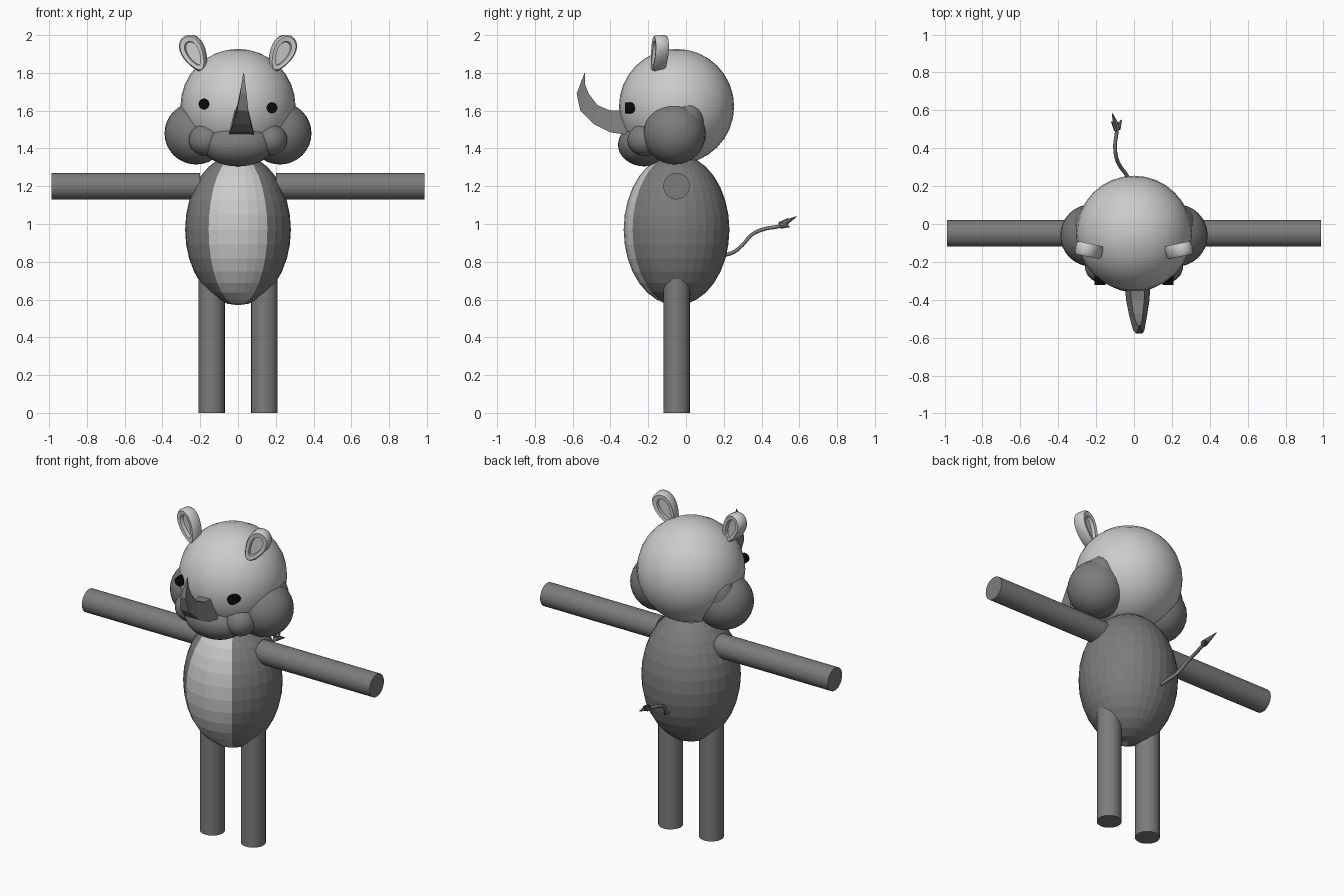
import bpy, bmesh, math
from mathutils import Vector

if "Cube" in bpy.data.objects:
    bpy.data.objects.remove(bpy.data.objects["Cube"])


def material(name, v):
    m = bpy.data.materials.new(name)
    m.diffuse_color = (v, v, v, 1)
    m.use_nodes = True
    m.node_tree.nodes["Principled BSDF"].inputs["Base Color"].default_value = m.diffuse_color
    return m


LIGHT = material("light grey", 0.6)
DARK = material("dark grey", 0.2)
BLACK = material("black", 0.003)


def finish(name, mat, smooth=False):
    ob = bpy.context.object
    ob.name = name
    ob.data.materials.append(mat)
    if smooth:
        bpy.ops.object.shade_smooth_by_angle(angle=math.radians(40))
    return ob


def ellipsoid(name, loc, radii, mat, smooth=True):
    bpy.ops.mesh.primitive_uv_sphere_add(segments=32, ring_count=16, location=loc)
    bpy.context.object.scale = radii
    bpy.ops.object.transform_apply(location=False, rotation=False, scale=True)
    return finish(name, mat, smooth)


def cylinder(name, a, b, r, mat, sides=32):
    a, b = Vector(a), Vector(b)
    d = b - a
    bpy.ops.mesh.primitive_cylinder_add(vertices=sides, radius=r, depth=d.length,
                                        location=(a + b) / 2,
                                        rotation=d.to_track_quat('Z', 'Y').to_euler())
    return finish(name, mat)


def loft(name, rings, mat, smooth=False):
    """Skin a list of equal-length closed rings and cap both ends."""
    bm = bmesh.new()
    vs = [[bm.verts.new(p) for p in ring] for ring in rings]
    n = len(rings[0])
    for r0, r1 in zip(vs, vs[1:]):
        for i in range(n):
            j = (i + 1) % n
            bm.faces.new((r0[i], r0[j], r1[j], r1[i]))
    bm.faces.new(vs[0])
    bm.faces.new(vs[-1])
    bmesh.ops.recalc_face_normals(bm, faces=bm.faces)
    me = bpy.data.meshes.new(name)
    bm.to_mesh(me)
    bm.free()
    ob = bpy.data.objects.new(name, me)
    bpy.context.collection.objects.link(ob)
    bpy.ops.object.select_all(action='DESELECT')
    ob.select_set(True)
    bpy.context.view_layer.objects.active = ob
    return finish(name, mat, smooth)


# Body with a light belly on the six front columns of faces
body = ellipsoid("body", (0, -0.05, 0.97), (0.28, 0.28, 0.4), DARK, smooth=False)
body.data.materials.append(LIGHT)
for f in body.data.polygons:
    if abs(math.atan2(f.center.x, -f.center.y)) < math.radians(33.75):
        f.material_index = 1

# Head and muzzle
ellipsoid("head", (0, -0.05, 1.622), (0.305, 0.305, 0.305), LIGHT)
ellipsoid("muzzle", (0, -0.22, 1.42), (0.19, 0.14, 0.115), DARK)

# Paired parts
for s, side in ((-1, "left"), (1, "right")):
    cylinder(side + "_arm", (s * 0.2, -0.05, 1.2), (s * 0.987, -0.05, 1.2), 0.07, DARK)
    cylinder(side + "_leg", (s * 0.14, -0.05, 0), (s * 0.14, -0.05, 0.75), 0.07, DARK)
    ellipsoid(side + "_cheek", (s * 0.222, -0.06, 1.48), (0.167, 0.165, 0.165), DARK)
    ellipsoid(side + "_upper_cheek", (s * 0.24, 0.0, 1.54), (0.085, 0.095, 0.12), DARK)
    ellipsoid(side + "_muzzle_lobe", (s * 0.17, -0.22, 1.445), (0.09, 0.09, 0.085), DARK)
    ez = 1.625 - s * 0.01
    cylinder(side + "_eye", (s * 0.18, -0.27, ez), (s * 0.18, -0.323, ez), 0.029, BLACK, 16)

    # Ear: teardrop rim with a recessed panel on both faces
    def ear_ring(k, y):
        ring = []
        for i in range(24):
            t = 2 * math.pi * i / 24
            x = 0.068 * math.sin(t) * (0.88 - 0.25 * math.cos(t))
            ring.append((x * k, y, 0.105 - 0.105 * math.cos(t) * (0.25 + 0.75 * k)))
        return ring

    ear = loft(side + "_ear",
               [ear_ring(k, y) for k, y in ((0.5, -0.012), (0.55, -0.032), (0.88, -0.035),
                                            (1, -0.022), (1, 0.022), (0.88, 0.035),
                                            (0.55, 0.032), (0.5, 0.012))], LIGHT, True)
    ear.location = (s * 0.182, -0.15, 1.81)
    ear.rotation_euler = (0, s * math.radians(28), s * math.radians(12))

# Horn: inner (y, z), outer (y, z), half width, centre x
horn = [((-0.30, 1.60), (-0.28, 1.468), 0.070, 0.018),
        ((-0.40, 1.60), (-0.40, 1.485), 0.062, 0.020),
        ((-0.47, 1.63), (-0.49, 1.530), 0.046, 0.022),
        ((-0.515, 1.69), (-0.56, 1.60), 0.030, 0.025),
        ((-0.535, 1.74), (-0.579, 1.69), 0.017, 0.028),
        ((-0.536, 1.80), (-0.538, 1.798), 0.002, 0.030)]
loft("horn", [[(c - w * 0.55, *i), (c + w * 0.55, *i), (c + w, *o), (c - w, *o)]
              for i, o, w, c in horn], DARK)

# Tail: a thin bent tube
path = [(-0.02, 0.18, 0.83), (-0.035, 0.25, 0.85), (-0.07, 0.30, 0.89),
        (-0.093, 0.35, 0.945), (-0.1, 0.42, 0.975), (-0.092, 0.48, 0.985),
        (-0.09, 0.53, 1.0)]
cu = bpy.data.curves.new("tail", 'CURVE')
cu.dimensions = '3D'
cu.bevel_depth = 0.01
cu.bevel_resolution = 2
cu.use_fill_caps = True
cu.resolution_u = 4
sp = cu.splines.new('BEZIER')
sp.bezier_points.add(len(path) - 1)
for bp, p in zip(sp.bezier_points, path):
    bp.co = p
    bp.handle_left_type = bp.handle_right_type = 'AUTO'
cu.materials.append(DARK)
bpy.context.collection.objects.link(bpy.data.objects.new("tail", cu))

# Tail tuft: small pointed locks
for n, tip in enumerate(((-0.115, 0.585, 1.04), (-0.065, 0.55, 0.985), (-0.12, 0.54, 1.03))):
    a, b = Vector((-0.09, 0.505, 0.995)), Vector(tip)
    d = b - a
    bpy.ops.mesh.primitive_cone_add(vertices=8, radius1=0.02, radius2=0.002, depth=d.length,
                                    location=(a + b) / 2,
                                    rotation=d.to_track_quat('Z', 'Y').to_euler())
    finish("tail_tuft_%d" % (n + 1), DARK)
